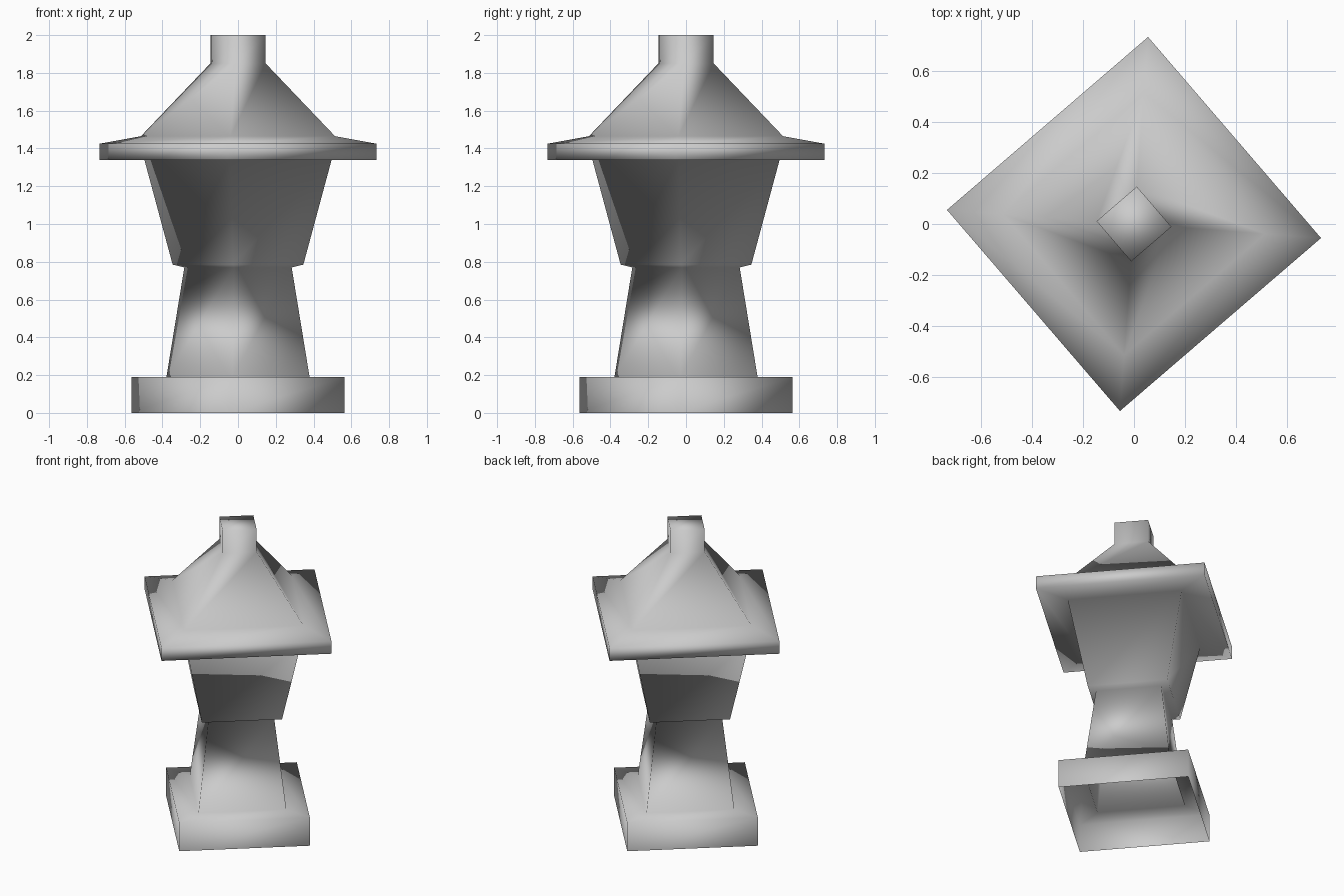
import bpy
import bmesh
from math import cos, sin, pi, radians

cube = bpy.data.objects.get("Cube")
if cube:
    bpy.data.objects.remove(cube, do_unlink=True)

SIDES = 4
TURN = radians(-4.3)

# Corner radius and height, from the open foot up to the closed finial
PROFILE = [
    (0.565, 0.0), (0.565, 0.19),      # base slab
    (0.38, 0.19), (0.285, 0.77),      # tapering post
    (0.347, 0.785), (0.497, 1.34),    # flared lamp box
    (0.735, 1.34), (0.735, 1.425),    # eaves
    (0.515, 1.465), (0.147, 1.85),    # roof slope
    (0.147, 2.0),                     # finial
]

stone = bpy.data.materials.new("grey stone")
stone.use_nodes = True
GREY = (0.6, 0.6, 0.6, 1)
stone.diffuse_color = GREY
stone.node_tree.nodes["Principled BSDF"].inputs["Base Color"].default_value = GREY


def square_ring(bm, radius, z):
    angles = [TURN + 2 * pi * i / SIDES for i in range(SIDES)]
    return [bm.verts.new((radius * cos(a), radius * sin(a), z)) for a in angles]


# One continuous shell, so the shading flows across every tier
bm = bmesh.new()
rings = [square_ring(bm, r, z) for r, z in PROFILE]
for low, high in zip(rings, rings[1:]):
    for i in range(SIDES):
        j = (i + 1) % SIDES
        bm.faces.new((low[i], low[j], high[j], high[i]))
bm.faces.new(rings[-1])
for face in bm.faces:
    face.smooth = True

mesh = bpy.data.meshes.new("stone_lantern")
bm.to_mesh(mesh)
bm.free()
mesh.materials.append(stone)
bpy.context.collection.objects.link(bpy.data.objects.new("stone_lantern", mesh))
